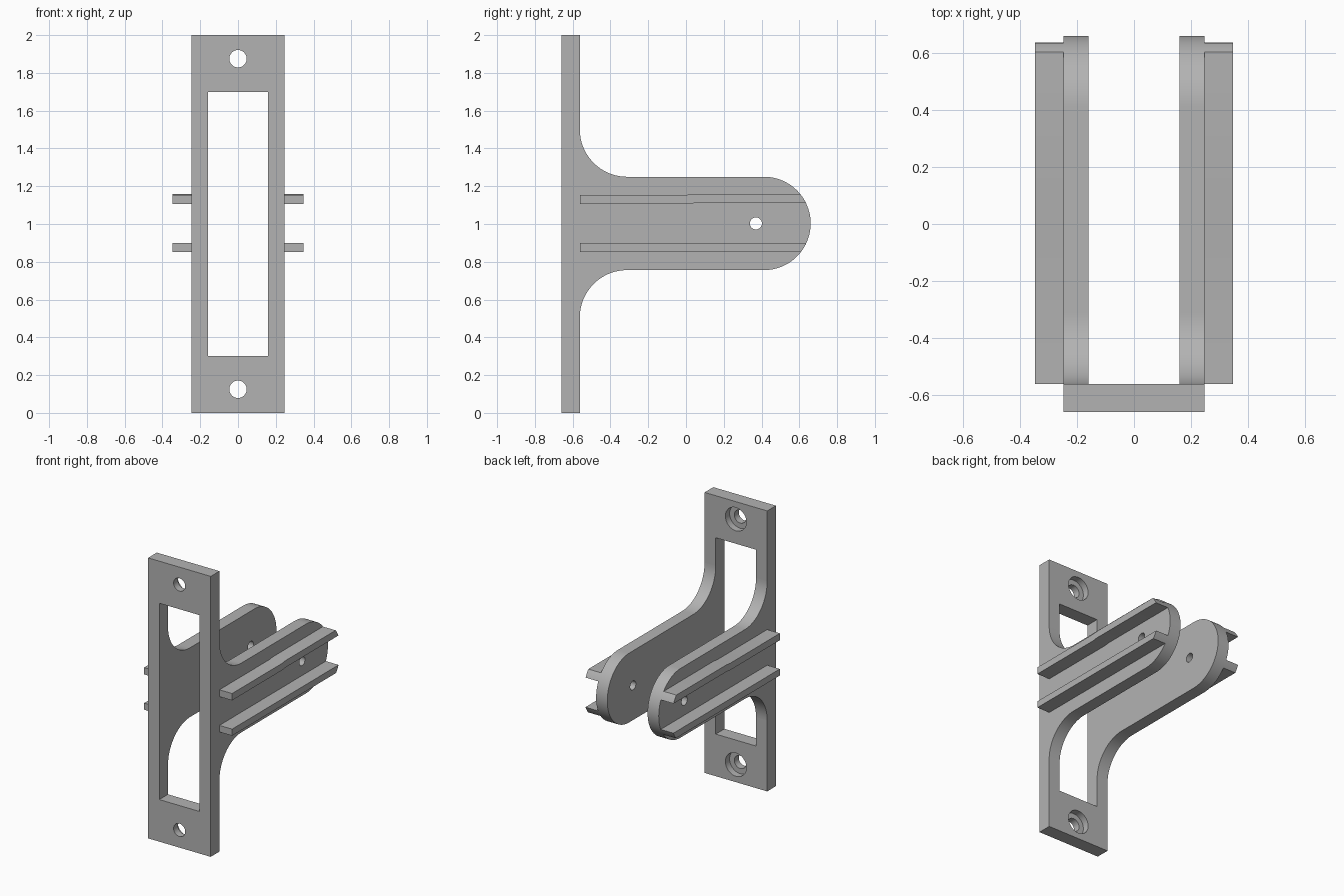
import bpy, bmesh, math
from mathutils import Vector

if "Cube" in bpy.data.objects:
    bpy.data.objects.remove(bpy.data.objects["Cube"])

grey = bpy.data.materials.new("plain grey")
grey.use_nodes = True
colour = (0.45, 0.45, 0.45, 1)
grey.diffuse_color = colour
grey.node_tree.nodes["Principled BSDF"].inputs["Base Color"].default_value = colour

HALF, INNER, OUTER = 0.247, 0.159, 0.347   # plate half width, arm inside, rail outside
FRONT, BACK = -0.66, -0.562                # plate faces
MID = 1.003                                # arm centre height
TIP_Y, TIP_R = 0.413, 0.247                # rounded arm end


def prism(name, points, axis, start, end):
    """Extrude a closed outline along x (points are y, z) or y (points are x, z)."""
    bm = bmesh.new()
    place = (lambda u, v: (start, u, v)) if axis == "x" else (lambda u, v: (u, start, v))
    face = bm.faces.new([bm.verts.new(place(u, v)) for u, v in points])
    step = Vector((end - start, 0, 0) if axis == "x" else (0, end - start, 0))
    new = bmesh.ops.extrude_face_region(bm, geom=[face])["geom"]
    bmesh.ops.translate(bm, vec=step, verts=[g for g in new if isinstance(g, bmesh.types.BMVert)])
    bmesh.ops.recalc_face_normals(bm, faces=bm.faces)
    mesh = bpy.data.meshes.new(name)
    bm.to_mesh(mesh)
    bm.free()
    mesh.materials.append(grey)
    obj = bpy.data.objects.new(name, mesh)
    bpy.context.collection.objects.link(obj)
    return obj


def arc(cu, cv, r, a, b, steps=24):
    angles = [math.radians(a + (b - a) * i / steps) for i in range(steps + 1)]
    return [(cu + r * math.cos(t), cv + r * math.sin(t)) for t in angles]


def disc(cu, cv, r):
    return arc(cu, cv, r, 0, 360, 40)[:-1]


def box(u0, u1, v0, v1):
    return [(u0, v0), (u1, v0), (u1, v1), (u0, v1)]


def cut(obj, cutter):
    """Subtract a cutter, bake the result and drop the cutter."""
    mod = obj.modifiers.new("cut", "BOOLEAN")
    mod.operation, mod.solver, mod.object = "DIFFERENCE", "EXACT", cutter
    bpy.context.view_layer.update()
    baked = bpy.data.meshes.new_from_object(obj.evaluated_get(bpy.context.evaluated_depsgraph_get()))
    obj.modifiers.clear()
    obj.data = baked
    bpy.data.objects.remove(cutter)


def smooth(obj):
    bpy.ops.object.select_all(action="DESELECT")
    obj.select_set(True)
    bpy.context.view_layer.objects.active = obj
    bpy.ops.object.shade_smooth_by_angle(angle=math.radians(30))


# Mounting plate with window and counterbored screw holes
plate = prism("mounting_plate", box(-HALF, HALF, 0, 2), "y", FRONT, BACK)
cut(plate, prism("window_cutter", box(-INNER, INNER, 0.3, 1.7), "y", FRONT - 0.1, BACK + 0.1))
for z in (0.125, 1.875):
    cut(plate, prism("screw_cutter", disc(0, z, 0.046), "y", FRONT - 0.1, BACK + 0.1))
    cut(plate, prism("counterbore_cutter", disc(0, z, 0.083), "y", FRONT + 0.05, BACK + 0.1))
smooth(plate)

# Side outline of an arm: filleted root, straight edges, round tip
FILLET = 0.25
low, high = MID - TIP_R, MID + TIP_R
arm_outline = (arc(BACK + FILLET, low - FILLET, FILLET, 180, 90)
               + arc(TIP_Y, MID, TIP_R, -90, 90, 48)
               + arc(BACK + FILLET, high + FILLET, FILLET, 270, 180))


def tip(z):
    """Depth of the round arm end at a given height."""
    return TIP_Y + math.sqrt(TIP_R ** 2 - (z - MID) ** 2)


def tip_edge(z0, z1):
    return [(tip(z0 + (z1 - z0) * i / 4), z0 + (z1 - z0) * i / 4) for i in range(5)]


lower_rail = [(BACK, 0.853)] + tip_edge(0.853, 0.9) + [(BACK, 0.9)]
# The upper rail steps up very slightly halfway along
upper_rail = ([(BACK, 1.105), (0, 1.105), (0.04, 1.11)] + tip_edge(1.11, 1.159)
              + [(0.04, 1.159), (0, 1.154), (BACK, 1.154)])

# Arms with pivot hole and two outer guide rails, on each side
for side, s in (("left", 1), ("right", -1)):
    arm = prism(side + "_arm", arm_outline, "x", s * INNER, s * HALF)
    cut(arm, prism("pivot_cutter", disc(0.37, MID, 0.032), "x", s * 0.1, s * 0.3))
    smooth(arm)
    for name, outline in (("lower", lower_rail), ("upper", upper_rail)):
        smooth(prism(f"{side}_{name}_rail", outline, "x", s * HALF, s * OUTER))
